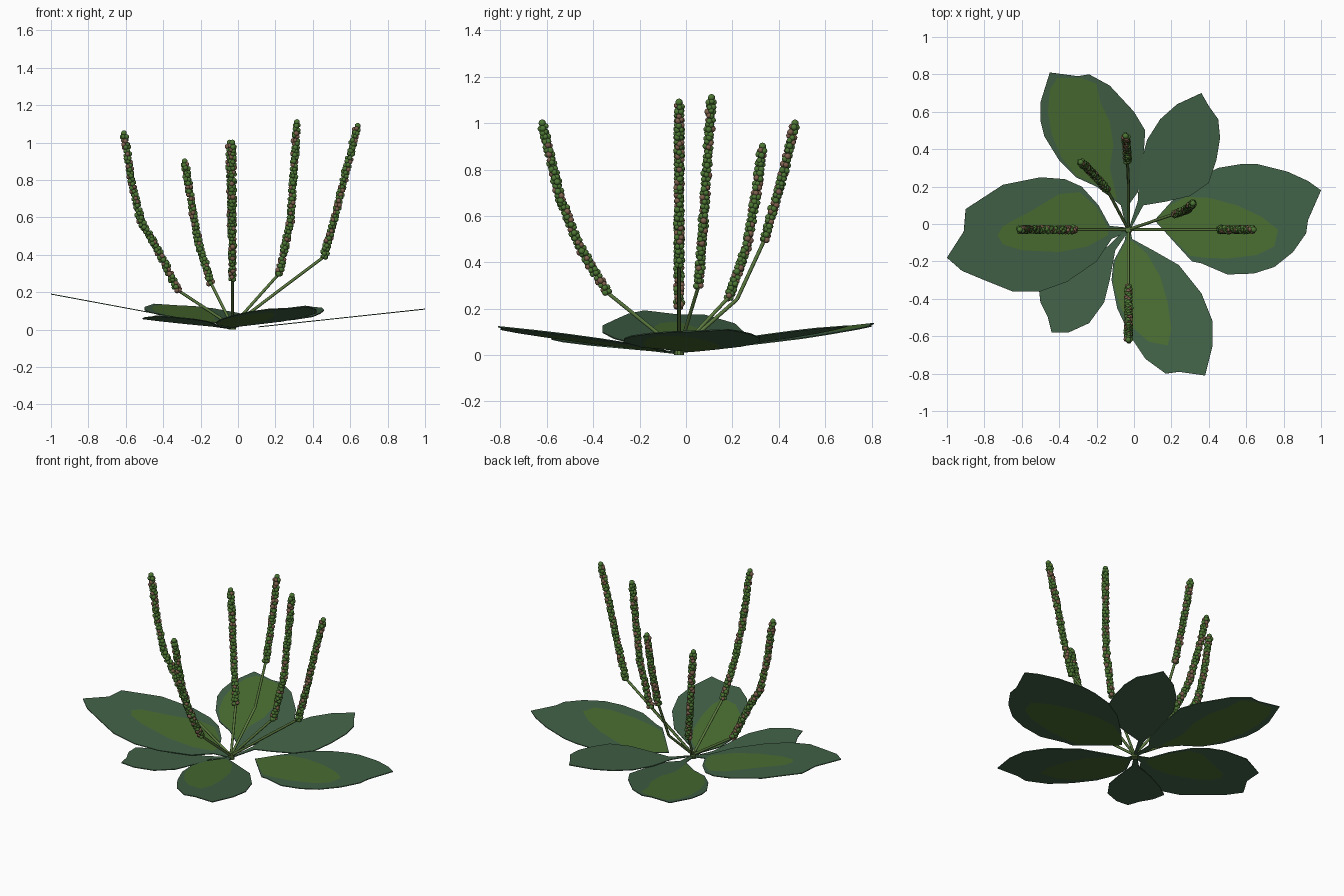
import bpy, bmesh, math, random
from mathutils import Vector, Matrix
from mathutils.geometry import delaunay_2d_cdt

if "Cube" in bpy.data.objects:
    bpy.data.objects.remove(bpy.data.objects["Cube"])

random.seed(4)


def mat(name, r, g, b):
    m = bpy.data.materials.new(name)
    m.diffuse_color = (r, g, b, 1)
    m.use_nodes = True
    m.node_tree.nodes["Principled BSDF"].inputs["Base Color"].default_value = m.diffuse_color
    return m


LEAF = mat("leaf blue green", 0.054, 0.122, 0.064)
PATCH = mat("leaf light green", 0.069, 0.156, 0.032)
STALK = mat("stalk green", 0.105, 0.195, 0.05)
SEED = mat("seed green", 0.075, 0.185, 0.035)
BROWN = mat("seed brown", 0.21, 0.12, 0.075)
C = Vector((-0.03, -0.03))       # rosette centre


def make_object(name, bm, mats, smooth=False):
    me = bpy.data.meshes.new(name)
    for f in bm.faces:
        f.smooth = smooth
    bm.to_mesh(me)
    bm.free()
    for m in mats:
        me.materials.append(m)
    ob = bpy.data.objects.new(name, me)
    bpy.context.collection.objects.link(ob)
    return ob


def ccw(points):
    """Outline as vectors, always counter-clockwise."""
    p = [Vector(q) for q in points]
    area = sum(a.cross(b) for a, b in zip(p, p[1:] + p[:1]))
    return p if area > 0 else p[::-1]


def leaf(name, direction, z0, slope, outline, patch=()):
    """Tilted flat leaf; triangles inside the patch outline get the light green."""
    pts = ccw(outline)
    n = len(pts)
    faces = [list(range(n))]
    if patch:
        pts += ccw(patch)
        faces.append(list(range(n, len(pts))))
    vs, _, fs, _, _, origin = delaunay_2d_cdt(pts, [], faces, 1, 1e-5)
    d = Vector(direction).normalized()
    bm = bmesh.new()
    bv = [bm.verts.new((v.x, v.y, z0 + slope * (v - C).dot(d))) for v in vs]
    for f, o in zip(fs, origin):
        if 0 not in o:
            continue
        face = bm.faces.new([bv[i] for i in f])
        face.material_index = 1 if 1 in o else 0
        face.normal_update()
        if face.normal.z < 0:
            face.normal_flip()
    ob = make_object(name, bm, [LEAF, PATCH])
    s = ob.modifiers.new("thickness", 'SOLIDIFY')
    s.thickness = 0.005
    s.offset = 0


def rod(bm, a, b, r1, r2, sides=8):
    d = b - a
    m = Matrix.Translation((a + b) / 2) @ d.to_track_quat('Z', 'Y').to_matrix().to_4x4()
    bmesh.ops.create_cone(bm, cap_ends=True, segments=sides, radius1=r1,
                          radius2=r2, depth=d.length, matrix=m)


def spike(name, start, path):
    """Thin stalk from the centre; seeds cover the path from index start on."""
    p = [Vector((C.x, C.y, 0.02))] + [Vector(q) for q in path]
    bm = bmesh.new()
    for a, b in zip(p, p[1:]):
        rod(bm, a, b, 0.008, 0.008)
    stalk = make_object(name + "_stalk", bm, [STALK])
    bpy.context.view_layer.objects.active = stalk
    stalk.select_set(True)
    bpy.ops.object.shade_smooth_by_angle(angle=math.radians(60))
    stalk.select_set(False)

    bm = bmesh.new()
    ring = 0
    for a, b in zip(p[start:], p[start + 1:]):
        d = b - a
        q = d.to_track_quat('Z', 'Y')
        count = max(1, round(d.length / 0.02))
        for i in range(count):
            c = a + d * (i / count)
            ring += 1
            for k in range(4):
                t = math.tau * (k + 0.5 * (ring % 2)) / 4 + random.uniform(-.3, .3)
                off = q @ Vector((math.cos(t), math.sin(t), random.uniform(-.4, .4)))
                res = bmesh.ops.create_icosphere(
                    bm, subdivisions=2, radius=random.uniform(0.011, 0.015),
                    matrix=Matrix.Translation(c + off * random.uniform(0.009, 0.013)))
                if random.random() < 0.25:
                    for v in res["verts"]:
                        for f in v.link_faces:
                            f.material_index = 1
    # rounded tip
    bmesh.ops.create_icosphere(bm, subdivisions=2, radius=0.016,
                               matrix=Matrix.Translation(p[-1]))
    make_object(name + "_seeds", bm, [SEED, BROWN], smooth=True)


# Leaves
leaf("east_leaf", (1, 0), 0.0, 0.107,
     [(.11, .02), (.2, .12), (.33, .24), (.45, .3), (.57, .32), (.66, .32), (.82, .28),
      (.93, .23), (1, .18), (.93, .02), (.92, -.05), (.85, -.15), (.75, -.23), (.64, -.265),
      (.5, -.27), (.36, -.21), (.31, -.2), (.2, -.08)],
     [(.115, .02), (.19, .1), (.28, .145), (.4, .14), (.55, .1), (.68, .04), (.77, -.03),
      (.75, -.12), (.66, -.165), (.5, -.185), (.38, -.18), (.3, -.17), (.2, -.07)])
leaf("west_leaf", (-1, 0), 0.01, 0.186,
     [(-.03, -.02), (-.13, -.01), (-.19, .1), (-.28, .2), (-.37, .24), (-.5, .25), (-.7, .21),
      (-.9, .08), (-.91, -.04), (-1, -.18), (-.92, -.25), (-.8, -.3), (-.65, -.36),
      (-.5, -.36), (-.36, -.31), (-.2, -.2), (-.12, -.08), (-.03, -.04)],
     [(-.14, -.02), (-.2, .09), (-.29, .17), (-.4, .16), (-.55, .07), (-.7, -.01),
      (-.73, -.06), (-.7, -.11), (-.6, -.14), (-.4, -.15), (-.25, -.12), (-.14, -.06)])
leaf("north_west_leaf", (-.32, .8), 0.01, 0.135,
     [(-.04, -.03), (-.07, .1), (-.2, .2), (-.31, .25), (-.4, .34), (-.48, .47), (-.5, .55),
      (-.5, .65), (-.45, .81), (-.3, .79), (-.24, .8), (-.13, .74), (0, .6), (.06, .5),
      (.05, .35), (.02, .17), (-.03, .1), (-.02, -.03)],
     [(-.09, .13), (-.2, .21), (-.31, .26), (-.39, .36), (-.44, .48), (-.46, .6), (-.45, .72),
      (-.41, .78), (-.28, .78), (-.2, .75), (-.18, .65), (-.13, .55), (-.11, .42), (-.13, .3)])
leaf("north_east_leaf", (.45, .8), 0.01, 0.14,
     [(-.03, -.03), (.02, .12), (.03, .3), (.07, .45), (.14, .56), (.23, .64), (.36, .7),
      (.4, .63), (.45, .56), (.46, .46), (.44, .34), (.4, .22), (.3, .15), (.17, .12),
      (.05, .1), (-.02, -.03)])
leaf("south_leaf", (.33, -.75), 0.01, 0.128,
     [(-.04, -.03), (-.05, -.09), (-.11, -.2), (-.12, -.3), (-.09, -.45), (-.02, -.6),
      (.06, -.72), (.17, -.8), (.24, -.79), (.38, -.81), (.42, -.65), (.42, -.52), (.36, -.37),
      (.24, -.22), (.1, -.14), (-.01, -.08), (-.02, -.03)],
     [(-.04, -.09), (-.1, -.2), (-.11, -.32), (-.07, -.45), (0, -.56), (.08, -.63),
      (.18, -.65), (.2, -.56), (.18, -.42), (.14, -.28), (.07, -.16), (-.01, -.09)])
leaf("south_west_leaf", (-.4, -.5), 0.005, 0.10,
     [(-.04, -.02), (-.14, -.12), (-.28, -.18), (-.42, -.26), (-.51, -.33), (-.5, -.42),
      (-.46, -.5), (-.44, -.58), (-.35, -.58), (-.24, -.53), (-.16, -.42), (-.13, -.3),
      (-.1, -.14), (-.03, -.04)])

# Flower spikes
spike("west_spike", 1, [(-.32, -.03, .21), (-.43, -.03, .43), (-.52, -.03, .58),
                        (-.57, -.03, .8), (-.61, -.03, 1.05)])
spike("north_west_spike", 1, [(-.145, .185, .25), (-.21, .26, .46), (-.25, .3, .68),
                              (-.285, .33, .9)])
spike("north_spike", 2, [(-.03, .22, .24), (-.035, .34, .5), (-.04, .42, .78),
                         (-.045, .47, 1.0)])
spike("south_spike", 1, [(-.03, -.34, .27), (-.03, -.46, .47), (-.03, -.54, .67),
                         (-.03, -.62, 1.0)])
spike("north_east_spike", 1, [(.22, .055, .3), (.28, .075, .58), (.295, .09, .8),
                              (.315, .11, 1.11)])
spike("east_spike", 2, [(.22, -.03, .21), (.46, -.03, .39), (.52, -.03, .61),
                        (.58, -.03, .86), (.64, -.03, 1.09)])

# Small crown joining the stalks
bm = bmesh.new()
rod(bm, Vector((C.x, C.y, 0)), Vector((C.x, C.y, 0.04)), 0.022, 0.016, 10)
make_object("crown", bm, [STALK])
